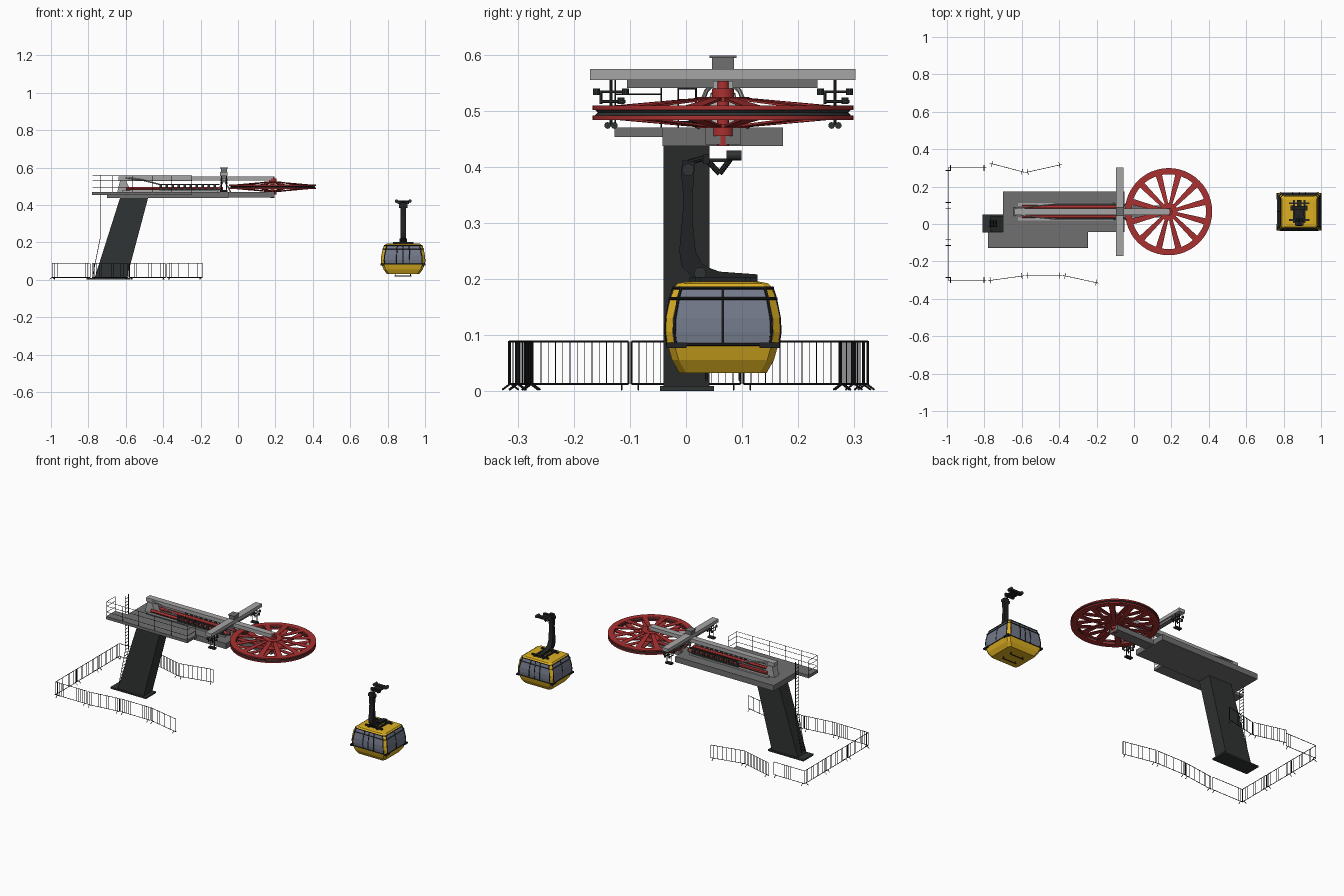
import bpy, bmesh, math
from mathutils import Vector

if "Cube" in bpy.data.objects:
    bpy.data.objects.remove(bpy.data.objects["Cube"])

def material(name, r, g, b):
    m = bpy.data.materials.new(name)
    m.diffuse_color = (r, g, b, 1)
    m.use_nodes = True
    m.node_tree.nodes["Principled BSDF"].inputs["Base Color"].default_value = m.diffuse_color
    return m

DARK = material("dark_steel", .03, .033, .033)
BLACK = material("black_metal", .015, .016, .018)
DECK = material("deck_grey", .16, .16, .16)
LIGHT = material("light_grey", .38, .38, .38)
RED = material("red_paint", .4, .03, .03)
YELLOW = material("yellow_paint", .72, .43, .015)
GLASS = material("tinted_glass", .17, .19, .25)

def finish(name, bm, *mats):
    bmesh.ops.recalc_face_normals(bm, faces=bm.faces)
    me = bpy.data.meshes.new(name)
    bm.to_mesh(me)
    bm.free()
    for m in mats:
        me.materials.append(m)
    ob = bpy.data.objects.new(name, me)
    bpy.context.collection.objects.link(ob)
    return ob

def hull_box(bm, low, high):
    """Hexahedron from two matching quads."""
    a, b = [bm.verts.new(p) for p in low], [bm.verts.new(p) for p in high]
    bm.faces.new(a)
    bm.faces.new(b)
    for i in range(4):
        j = (i + 1) % 4
        bm.faces.new((a[i], a[j], b[j], b[i]))

def boxes(name, mat, *dims):
    bm = bmesh.new()
    for x0, x1, y0, y1, z0, z1 in dims:
        quad = lambda z: [(x0, y0, z), (x1, y0, z), (x1, y1, z), (x0, y1, z)]
        hull_box(bm, quad(z0), quad(z1))
    return finish(name, bm, mat)

def rods(name, mat, segs, r, n=6):
    """Cylinders between point pairs; a segment may carry its own radius."""
    bm = bmesh.new()
    for s in segs:
        a, b = Vector(s[0]), Vector(s[1])
        rr = s[2] if len(s) > 2 else r
        d = b - a
        M = d.to_track_quat('Z', 'Y').to_matrix().to_4x4()
        M.translation = (a + b) / 2
        bmesh.ops.create_cone(bm, cap_ends=True, segments=n, radius1=rr, radius2=rr, depth=d.length, matrix=M)
    return finish(name, bm, mat)

def path(pts):
    return list(zip(pts[:-1], pts[1:]))

def prism(name, mat, pts, x0, x1, axis='x'):
    """Extrude a profile along x (points are y,z) or along y (points are x,z)."""
    bm = bmesh.new()
    f = (lambda t, p: (t, p[0], p[1])) if axis == 'x' else (lambda t, p: (p[0], t, p[1]))
    a, b = [[bm.verts.new(f(t, p)) for p in pts] for t in (x0, x1)]
    bm.faces.new(a)
    bm.faces.new(b)
    for i in range(len(pts)):
        j = (i + 1) % len(pts)
        bm.faces.new((a[i], a[j], b[j], b[i]))
    return finish(name, bm, mat)

def lathe(name, mat, prof, cx, cy, n=48):
    bm = bmesh.new()
    rings = [[bm.verts.new((cx + r * math.cos(t), cy + r * math.sin(t), z)) for r, z in prof]
             for t in (2 * math.pi * k / n for k in range(n))]
    m = len(prof)
    for k in range(n):
        A, B = rings[k], rings[(k + 1) % n]
        for i in range(m):
            bm.faces.new((A[i], A[(i + 1) % m], B[(i + 1) % m], B[i]))
    return finish(name, bm, mat)

CY = .066  # centre line of deck, wheel and cabin

# Leaning tower leg, base plate and ladder
prism("tower_leg", DARK, [(-.767, .008), (-.595, .008), (-.48, .44), (-.63, .44)], -.04, .042, 'y')
boxes("tower_base_plate", DARK, (-.81, -.575, -.046, .05, 0, .009))
lad = []
for y in (-.014, .018):
    lad += path([(-.775, y, .03), (-.735, y, .23), (-.735, y, .56)])
for k in range(26):
    z = .04 + .02 * k
    x = -.735 - max(0, .23 - z) * .2
    lad.append(((x, -.014, z), (x, .018, z)))
rods("ladder", BLACK, lad, .0015)

# Deck, arm under the wheel and side walkway
boxes("main_deck", DECK, (-.70, -.05, -.042, .173, .437, .47))
boxes("wheel_arm", DECK, (-.05, .195, .035, .098, .44, .47))
boxes("side_walkway", DECK, (-.78, -.245, -.128, -.042, .453, .47))

# Walkway railing
rail = []
for z in (.495, .53, .557):
    rail += path([(-.778, -.044, z), (-.778, -.126, z), (-.247, -.126, z), (-.247, -.044, z)])
posts = [(-.778 + .531 * k / 5, -.126) for k in range(6)] + [(-.778, -.044), (-.247, -.044)]
rail += [((x, y, .47), (x, y, .557)) for x, y in posts]
rods("walkway_railing", BLACK, rail, .0013)

# Upper beam with supports
boxes("upper_beam", LIGHT, (-.64, .19, CY - .018, CY + .018, .531, .553))
prism("beam_rear_support", LIGHT, [(-.645, .47), (-.57, .47), (-.60, .532), (-.63, .532)], CY - .022, CY + .022, 'y')
struts = []
for s in (-1, 1):
    struts += path([(-.60, CY + s * .02, .545), (-.52, CY + s * .03, .535), (-.42, CY + s * .04, .51)])
    for dx in (-.035, .035):
        struts.append(((-.075 + dx, CY + s * .045, .47), (-.075, CY + s * .015, .535)))
rods("beam_struts", LIGHT, struts, .004)

# Tension carriage: studded side channels around red cylinders
chan = []
for s in (-1, 1):
    y = CY + s * .038
    chan += [(-.42, -.10, y - .005, y + .005, .478, .486), (-.42, -.10, y - .005, y + .005, .506, .513)]
    chan += [(-.42 + .032 * k, -.406 + .032 * k, y - .004, y + .004, .486, .506) for k in range(10)]
boxes("carriage_channels", DARK, *chan)
boxes("carriage_feet", LIGHT, *[(-.62, -.10, CY + s * .038 - .008, CY + s * .038 + .008, .47, .478) for s in (-1, 1)])
rods("tension_cylinders", RED, [((-.60, CY + s * .026, .488), (-.08, CY + s * .026, .488)) for s in (-1, 1)], .009, 12)

# Crossbeam with haunch and cap
boxes("crossbeam", LIGHT, (-.095, -.055, -.171, .303, .555, .575))
boxes("crossbeam_haunch", DECK, (-.088, -.062, -.105, .235, .541, .555))
boxes("crossbeam_cap", DECK, (-.092, -.058, .046, .086, .575, .594), (-.096, -.054, .042, .09, .594, .599))

# Rope guide rollers hanging from both crossbeam ends
hang, roll = [], []
for s in (-1, 1):
    y = CY + s * .2
    for dx in (-.014, .014):
        x = -.075 + dx
        hang += [((x, y, .56), (x, y, .475)), ((x, y - .028, .534), (x, y + .028, .534)),
                 ((x, y - .02, .517), (x, y + .026, .517)), ((x, y - .018, .536), (x, y - .018, .512))]
        roll += [((x, y + d, z - .006), (x, y + d, z + .006)) for d, z in ((-.026, .534), (.026, .534), (.018, .518))]
    for d in (-.006, .006):
        roll.append(((-.095, y + d, .474), (-.055, y + d, .474)))
rods("roller_hangers", DARK, hang, .0025)
rods("guide_rollers", DARK, roll, .006, 10)

# Bull wheel: grooved rim, two layers of tapered spokes, hub
WX = .185
for nm, z0, z1 in (("rim_top", .502, .51), ("rim_bottom", .484, .492)):
    lathe("wheel_" + nm, RED, [(.2, z0), (.233, z0), (.233, z1), (.2, z1)], WX, CY)
lathe("wheel_groove", DARK, [(.204, .49), (.230, .49), (.224, .497), (.230, .504), (.204, .504)], WX, CY)
bm = bmesh.new()
for k in range(12):
    t = 2 * math.pi * (k + .5) / 12
    u, v = Vector((math.cos(t), math.sin(t), 0)), Vector((-math.sin(t), math.cos(t), 0))
    C = Vector((WX, CY, .497))
    for s in (-1, 1):
        quad = lambda o: [C + u * r + v * w + Vector((0, 0, s * (h + o)))
                          for r, w, h in ((.035, -.009, .023), (.035, .009, .023), (.206, .017, .008), (.206, -.017, .008))]
        hull_box(bm, quad(0), quad(.004))
finish("wheel_spokes", bm, RED)
rods("wheel_hub", RED, [((WX, CY, .437), (WX, CY, .553), .011), ((WX, CY, .517), (WX, CY, .525), .047),
                        ((WX, CY, .469), (WX, CY, .477), .047), ((WX, CY, .525), (WX, CY, .54), .02),
                        ((WX, CY, .455), (WX, CY, .469), .02)], .02, 24)

# Cabin: chamfered rings stacked by height (half x, half y, z)
GX = .883
LV = [(.088, .078, .032), (.105, .091, .055), (.115, .099, .083), (.116, .102, .105), (.114, .101, .13),
      (.107, .094, .165), (.099, .088, .184), (.092, .081, .192), (.075, .065, .195)]
bm = bmesh.new()
rings = []
for hx, hy, z in LV:
    c = .012
    pts = [(hx, -hy + c), (hx, hy - c), (hx - c, hy), (-hx + c, hy), (-hx, hy - c), (-hx, -hy + c), (-hx + c, -hy), (hx - c, -hy)]
    rings.append([bm.verts.new((GX + x, CY + y, z)) for x, y in pts])
for i in range(len(LV) - 1):
    for k in range(8):
        f = bm.faces.new((rings[i][k], rings[i][(k + 1) % 8], rings[i + 1][(k + 1) % 8], rings[i + 1][k]))
        f.material_index = int(2 <= i < 6 and k % 2 == 0)
bm.faces.new(rings[0])
bm.faces.new(rings[-1])
finish("cabin_shell", bm, YELLOW, GLASS)

# Cabin window frames follow the shell
def ring_line(i, o=.001):
    hx, hy, z = LV[i]
    hx, hy, c = hx + o, hy + o, .012
    P = [(hx, -hy + c), (hx, hy - c), (hx - c, hy), (-hx + c, hy), (-hx, hy - c), (-hx, -hy + c), (-hx + c, -hy), (hx - c, -hy)]
    return path([(GX + x, CY + y, z) for x, y in P + P[:1]])
fr = ring_line(2) + ring_line(5) + ring_line(6)
for s in (-1, 1):
    for f in (-.085, 0, .085):
        fr += path([(GX + s * hx, CY + f * hy / .1, z) for hx, hy, z in LV[2:7]])
    for f in (-.1, -.035, 0, .035, .1):
        fr += path([(GX + f * hx / .115, CY + s * hy, z) for hx, hy, z in LV[2:7]])
rods("cabin_frames", BLACK, fr, .0026)
boxes("cabin_bumpers", BLACK, *[(GX + sx * .112 - .008, GX + sx * .112 + .008, CY + sy * .083 - .018, CY + sy * .083 + .018, .077, .086)
                                for sx in (-1, 1) for sy in (-1, 1)])
# Ski rack foot under the cabin
rods("cabin_foot", BLACK, [((GX - .045, CY + y, .02), (GX + .045, CY + y, .02)) for y in (-.03, .03)] +
     [((GX + x, CY + y, .02), (GX + x, CY + y, .034)) for x in (-.04, .04) for y in (-.03, .03)], .0025)

# Roof frame, curved hanger arm and rope grip
roof = [(GX + s * .028 - .005, GX + s * .028 + .005, CY - .06, CY + .062, .195, .203) for s in (-1, 1)]
roof += [(GX - .055, GX + .055, CY + y - .005, CY + y + .005, .195, .203) for y in (-.045, .045)]
boxes("roof_frame", BLACK, *roof)
prism("hanger_base", BLACK, [(.012, .198), (.128, .198), (.128, .208), (.06, .213), (.035, .222), (.015, .215)], GX - .012, GX + .012)
prism("hanger_arm", BLACK, [(.045, .205), (.05, .213), (.028, .228), (.017, .25), (.012, .30), (.012, .35), (.016, .41), (-.006, .412),
                            (-.009, .39), (-.004, .34), (-.012, .25), (-.008, .222), (.012, .203)], GX - .014, GX + .014)
rods("hanger_pivots", DARK, [((GX - .02, .025, .21), (GX + .02, .025, .21)), ((GX - .022, .004, .395), (GX + .022, .004, .395))], .011, 14)
rods("grip_links", BLACK, [((GX, .004, .408), (GX, .04, .418)), ((GX, .035, .415), (GX, .06, .388)), ((GX, .06, .388), (GX, .08, .415))], .005, 8)
boxes("grip_jaws", BLACK, (GX - .042, GX + .042, .075, .095, .412, .424), (GX - .025, GX + .025, .028, .078, .409, .415),
      (GX - .03, GX + .03, .03, .042, .405, .422))
rods("grip_rollers", DARK, [((GX + x, .072, .42), (GX + x, .099, .42)) for x in (-.036, .036)], .009, 12)

# Crowd barriers around the tower
W = -.993
panels = [((W, .3), (-.79, .3)), ((-.77, .325), (-.588, .277)), ((-.58, .275), (-.387, .318)),
          ((W, .298), (W, .103)), ((W, .097), (W, -.097)), ((W, -.103), (W, -.298)),
          ((W, -.3), (-.79, -.3)), ((-.78, -.303), (-.588, -.277)), ((-.58, -.275), (-.387, -.275)), ((-.38, -.275), (-.19, -.316))]
for i, (a, b) in enumerate(panels):
    a, b = Vector((*a, 0)), Vector((*b, 0))
    u = (b - a).normalized()
    v = Vector((-u.y, u.x, 0))
    up = lambda p, z: p + Vector((0, 0, z))
    segs = path([up(a, .012), up(a, .088), up(b, .088), up(b, .012), up(a, .012)])
    for p in (a + u * .012, b - u * .012):
        for s in (-1, 1):
            segs.append((up(p, .013), up(p + v * s * .015, .002)))
    segs += [(up(a.lerp(b, k / 15), .012), up(a.lerp(b, k / 15), .088), .0006) for k in range(1, 15)]
    rods("barrier_%d" % (i + 1), BLACK, segs, .0017)

# Smooth the round parts
for ob in bpy.data.objects:
    if ob.name.startswith(("wheel_", "grip_rollers", "hanger_pivots", "tension", "guide")):
        bpy.ops.object.select_all(action='DESELECT')
        ob.select_set(True)
        bpy.context.view_layer.objects.active = ob
        bpy.ops.object.shade_smooth_by_angle()
